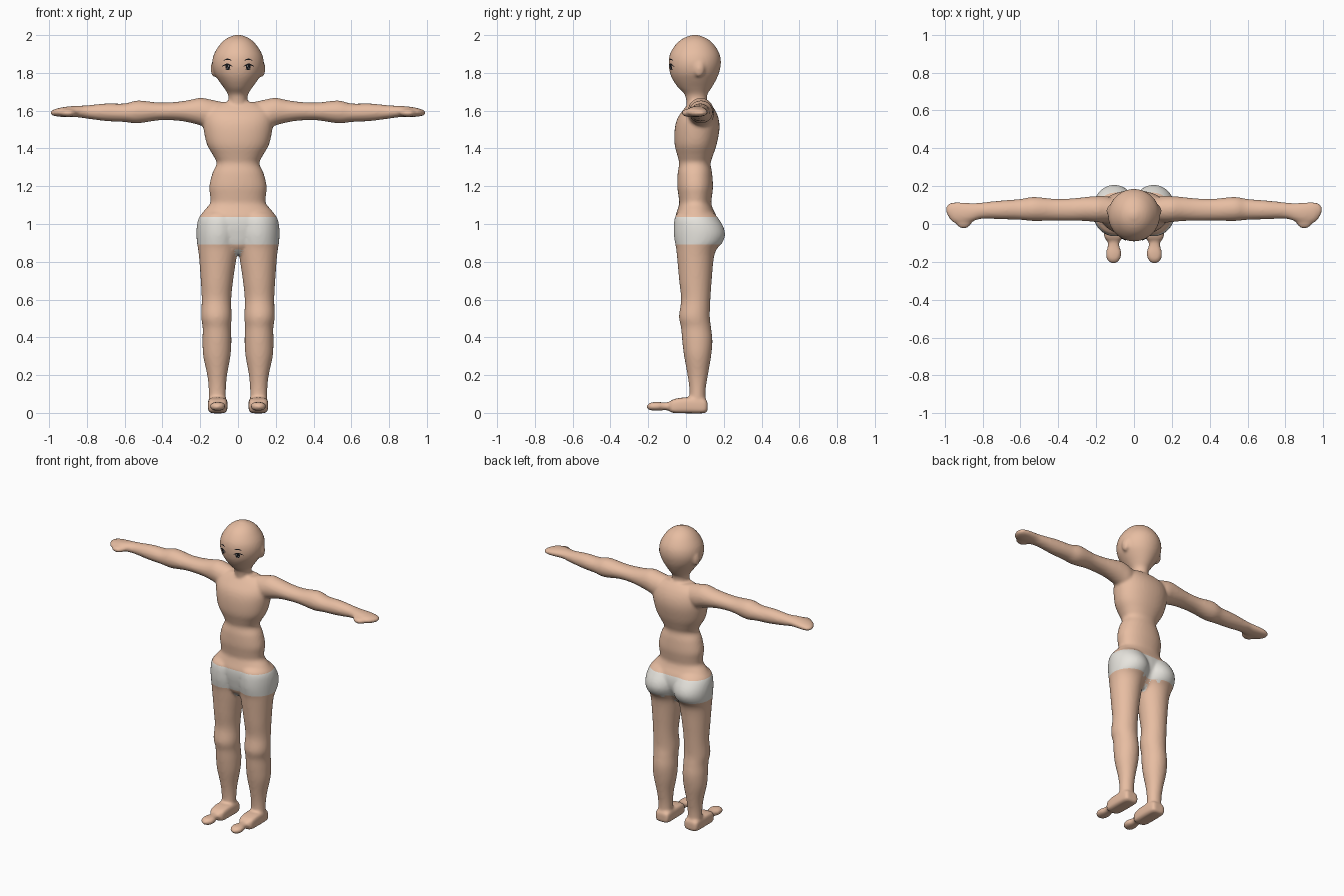
import bpy, bmesh, math
from mathutils import Vector
from mathutils.bvhtree import BVHTree

if "Cube" in bpy.data.objects:
    bpy.data.objects.remove(bpy.data.objects["Cube"])


def material(name, rgb):
    m = bpy.data.materials.new(name)
    m.diffuse_color = (*rgb, 1)
    m.use_nodes = True
    m.node_tree.nodes["Principled BSDF"].inputs["Base Color"].default_value = m.diffuse_color
    return m


SKIN = material("skin", (0.80, 0.51, 0.36))
CLOTH = material("white cloth", (0.80, 0.78, 0.73))
DARK = material("black", (0.008, 0.008, 0.01))
WHITE = material("eye white", (0.75, 0.75, 0.75))


def spline(rows, steps=4):
    """Catmull-Rom interpolation of the section rows."""
    out = []
    for i in range(len(rows) - 1):
        p0, p1, p2 = rows[max(i - 1, 0)], rows[i], rows[i + 1]
        p3 = rows[min(i + 2, len(rows) - 1)]
        for s in range(steps):
            t = s / steps
            out.append([0.5 * (2 * b + (c - a) * t + (2 * a - 5 * b + 4 * c - d) * t * t
                               + (3 * b - a - 3 * c + d) * t ** 3)
                        for a, b, c, d in zip(p0, p1, p2, p3)])
    return out + [rows[-1]]


def loft(bm, rows, place, power=1.0, n=40):
    """Rows are (position, u0, u1, v0, v1); place maps (position, u, v) to a point."""
    rings = []
    for p, u0, u1, v0, v1 in spline(rows):
        ring = []
        for k in range(n):
            a = 2 * math.pi * k / n
            c, s = math.cos(a), math.sin(a)
            c, s = math.copysign(abs(c) ** power, c), math.copysign(abs(s) ** power, s)
            ring.append(bm.verts.new(place(p, (u0 + u1) / 2 + c * (u1 - u0) / 2,
                                           (v0 + v1) / 2 + s * (v1 - v0) / 2)))
        rings.append(ring)
    for a, b in zip(rings, rings[1:]):
        for k in range(n):
            bm.faces.new((a[k], a[(k + 1) % n], b[(k + 1) % n], b[k]))
    bm.faces.new(rings[0])
    bm.faces.new(rings[-1])


def ball(bm, centre, size):
    made = bmesh.ops.create_uvsphere(bm, u_segments=32, v_segments=20, radius=1)
    for v in made["verts"]:
        v.co = Vector(centre) + Vector([a * b for a, b in zip(v.co, size)])


bm = bmesh.new()
# head and neck
loft(bm, [(h, -w, w, f, b) for h, w, f, b in [
    (1.58, .055, .01, .115), (1.66, .05, .0, .11), (1.69, .055, -.01, .115),
    (1.72, .074, -.04, .135), (1.76, .103, -.068, .158), (1.80, .127, -.085, .175),
    (1.85, .137, -.092, .185), (1.90, .127, -.085, .178), (1.95, .096, -.055, .148),
    (1.98, .064, -.02, .114), (1.996, .03, .018, .077), (2.002, .005, .04, .055)]],
    lambda p, u, v: (u, v, p))
# torso
loft(bm, [(h, -w, w, f, b) for h, w, f, b in [
    (.84, .05, .0, .10), (.88, .10, -.035, .13), (.95, .17, -.052, .165), (1.0, .2, -.058, .17),
    (1.04, .2, -.056, .162), (1.075, .176, -.045, .145), (1.11, .147, -.036, .134),
    (1.15, .148, -.04, .138), (1.2, .152, -.046, .143), (1.27, .135, -.044, .138),
    (1.32, .113, -.036, .13), (1.36, .13, -.045, .142), (1.42, .164, -.06, .162),
    (1.5, .182, -.06, .177), (1.56, .185, -.045, .172), (1.61, .17, -.01, .150),
    (1.645, .10, .02, .12)]], lambda p, u, v: (u, v, p), 0.92)

for s in (-1, 1):
    # hip and leg: height, inner and outer x, front and back y
    loft(bm, [(1.075, .03, .155, -.02, .12), (1.05, .0, .195, -.052, .155), (1.02, -.012, .212, -.062, .178),
              (.98, -.014, .219, -.065, .2), (.94, -.012, .22, -.064, .207), (.9, -.005, .217, -.058, .192),
              (.87, .0, .212, -.052, .165), (.82, .008, .206, -.047, .147),
              (.7, .026, .197, -.036, .136), (.6, .036, .192, -.026, .129),
              (.51, .034, .195, -.037, .126), (.45, .037, .187, -.026, .133),
              (.38, .035, .188, -.02, .140), (.3, .04, .184, -.01, .133),
              (.2, .058, .163, .008, .116), (.12, .064, .155, .018, .104),
              (.03, .064, .155, .015, .104)],
         lambda p, u, v: (s * u, v, p))
    # foot: boxy heel and instep, then a flat rounded toe
    loft(bm, [(.114, .068, .145, .006, .06), (.09, .057, .157, -.002, .076),
              (.0, .055, .16, -.002, .082), (-.06, .058, .158, -.001, .074),
              (-.084, .066, .150, .004, .062)],
         lambda p, u, v: (s * u, p, v), 0.5)
    loft(bm, [(-.05, .075, .14, .014, .062), (-.11, .078, .138, .014, .056),
              (-.15, .066, .148, .012, .058), (-.185, .073, .144, .013, .055),
              (-.202, .088, .130, .02, .046), (-.208, .1, .118, .028, .036)],
         lambda p, u, v: (s * u, p, v), 0.85)
    # arm and hand: distance out, front and back y, low and high z
    loft(bm, [(.08, .015, .13, 1.50, 1.645), (.15, .008, .147, 1.505, 1.66),
              (.2, .01, .147, 1.522, 1.668), (.26, .016, .142, 1.538, 1.656),
              (.33, .017, .135, 1.548, 1.646), (.42, .018, .133, 1.549, 1.643),
              (.53, .016, .143, 1.533, 1.654), (.6, .022, .132, 1.540, 1.638),
              (.7, .025, .124, 1.545, 1.638), (.8, .028, .114, 1.558, 1.628),
              (.85, .014, .110, 1.565, 1.626), (.9, .0, .114, 1.566, 1.622),
              (.95, .006, .116, 1.568, 1.614), (.98, .036, .106, 1.574, 1.604),
              (.992, .06, .088, 1.58, 1.598)],
         lambda p, u, v: (s * p, u, v))
    # thumb and ear
    ball(bm, (s * .9, .018, 1.588), (.045, .042, .022))
    ball(bm, (s * .126, .07, 1.822), (.019, .028, .044))

bmesh.ops.recalc_face_normals(bm, faces=bm.faces)
src = bpy.data.meshes.new("body_parts")
bm.to_mesh(src)
bm.free()

# fuse the parts into one soft skin
body = bpy.data.objects.new("body", src)
bpy.context.collection.objects.link(body)
fuse = body.modifiers.new("fuse", "REMESH")
fuse.mode = "VOXEL"
fuse.voxel_size = 0.009
soft = body.modifiers.new("soften", "SMOOTH")
soft.factor = 0.5
soft.iterations = 5
dg = bpy.context.evaluated_depsgraph_get()
mesh = bpy.data.meshes.new_from_object(body.evaluated_get(dg))
body.modifiers.clear()
body.data = mesh
mesh.materials.clear()
mesh.materials.append(SKIN)
mesh.materials.append(CLOTH)

# cut the briefs' hems, then colour the band between them
TOP, LOW = 1.037, 0.892
bm = bmesh.new()
bm.from_mesh(mesh)
for h in (TOP, LOW):
    bmesh.ops.bisect_plane(bm, geom=bm.verts[:] + bm.edges[:] + bm.faces[:],
                           plane_co=(0, 0, h), plane_no=(0, 0, 1), dist=1e-5)
for f in bm.faces:
    f.smooth = True
    c = f.calc_center_median()
    between_legs = abs(c.x) < .07 and c.z < LOW and f.normal.z < -.6 and c.z > .8
    f.material_index = 1 if LOW < c.z < TOP or between_legs else 0
bm.to_mesh(mesh)
tree = BVHTree.FromBMesh(bm)
bm.free()


def plate(name, strips, mat, lift):
    """Thin face plates laid on the head; each strip is a list of (low, high) xz pairs."""
    b = bmesh.new()

    def drop(x, z):
        hit = tree.ray_cast(Vector((x, -1, z)), Vector((0, 1, 0)))[0]
        return b.verts.new(hit + Vector((0, -lift, 0)))
    for s in (-1, 1):
        for strip in strips:
            pairs = [(drop(s * lo[0], lo[1]), drop(s * hi[0], hi[1])) for lo, hi in strip]
            for (a, c), (d, e) in zip(pairs, pairs[1:]):
                b.faces.new((a, d, e, c) if s > 0 else (a, c, e, d))
    me = bpy.data.meshes.new(name)
    b.to_mesh(me)
    b.free()
    me.materials.append(mat)
    bpy.context.collection.objects.link(bpy.data.objects.new(name, me))


def arc(x0, x1, z, rise, thick, n=8):
    out = []
    for i in range(n + 1):
        t = i / n
        x, h = x0 + (x1 - x0) * t, z + rise * math.sin(math.pi * t)
        w = thick * (0.25 + 0.75 * math.sin(math.pi * t))
        out.append(((x, h - w / 2), (x, h + w / 2)))
    return out


def disc(x, z, rx, rz, n=10):
    return [((x - rx * math.cos(a), z - rz * math.sin(a) - 1e-4),
             (x - rx * math.cos(a), z + rz * math.sin(a) + 1e-4))
            for a in [math.pi * i / n for i in range(n + 1)]]


# painted face
plate("eyebrows", [arc(.034, .076, 1.866, .006, .007)], DARK, .003)
plate("eyelashes", [arc(.028, .086, 1.833, .012, .009), arc(.038, .072, 1.819, -.003, .003)], DARK, .003)
plate("irises", [disc(.054, 1.831, .013, .014)], DARK, .003)
plate("eye_glints", [disc(.050, 1.836, .003, .003), disc(.058, 1.825, .002, .003)], WHITE, .005)
